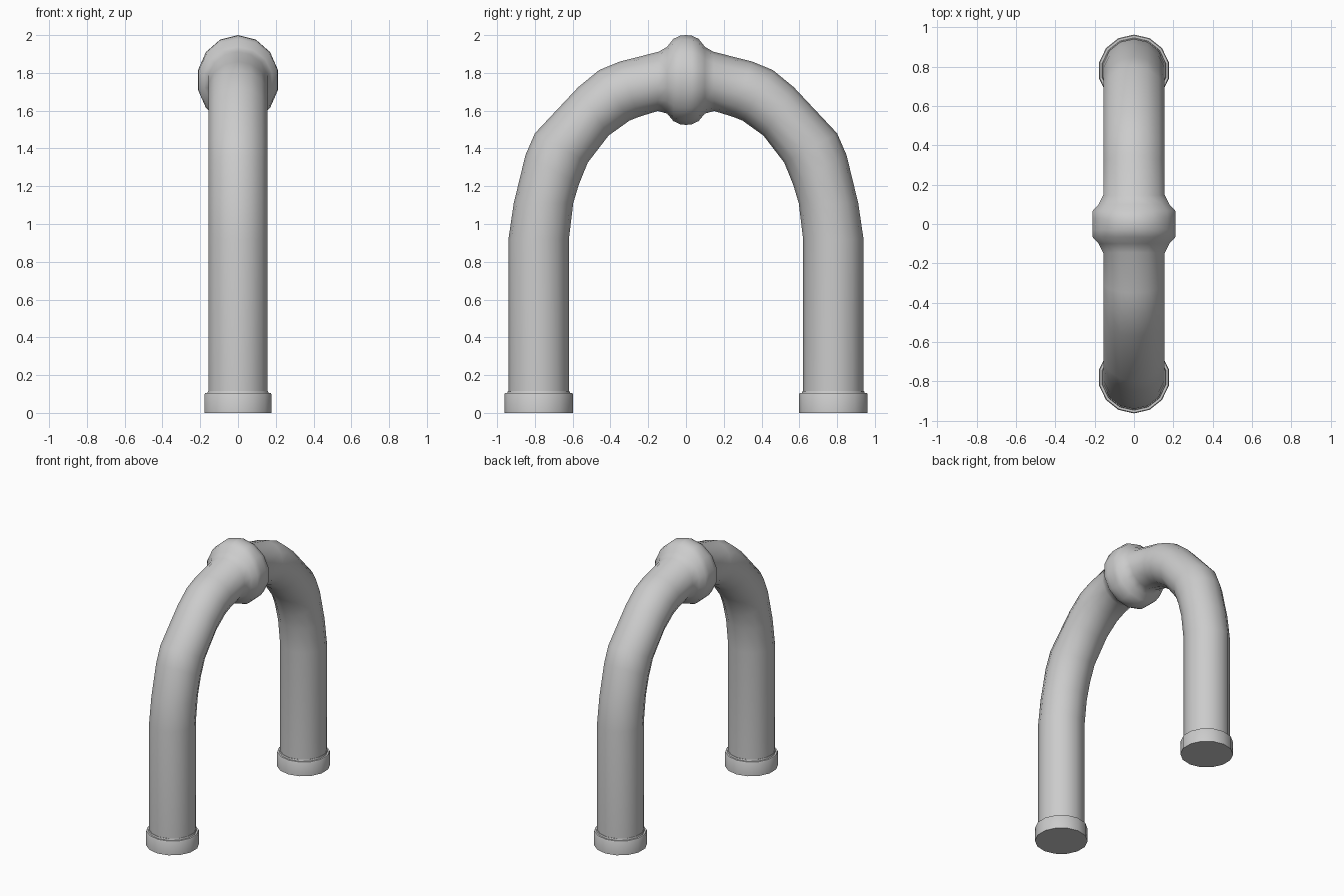
import bpy, bmesh
from math import sin, cos, pi

if "Cube" in bpy.data.objects:
    bpy.data.objects.remove(bpy.data.objects["Cube"])

SIDES = 14

def ring(bm, outer, inner, rx):
    """Elliptical ring between an outer and inner (y, z) point, rx wide in x."""
    cy, cz = (outer[0] + inner[0]) / 2, (outer[1] + inner[1]) / 2
    ny, nz = outer[0] - cy, outer[1] - cz
    out = []
    for i in range(SIDES):
        a = 2 * pi * i / SIDES
        out.append(bm.verts.new((rx * sin(a), cy + ny * cos(a), cz + nz * cos(a))))
    return out

def loft(name, stations):
    """Skin a closed tube through the stations."""
    bm = bmesh.new()
    rings = [ring(bm, *s) for s in stations]
    for a, b in zip(rings, rings[1:]):
        for i in range(SIDES):
            j = (i + 1) % SIDES
            bm.faces.new((a[i], a[j], b[j], b[i]))
    bm.faces.new(rings[0])
    bm.faces.new(rings[-1])
    bmesh.ops.recalc_face_normals(bm, faces=bm.faces)
    mesh = bpy.data.meshes.new(name)
    bm.to_mesh(mesh)
    bm.free()
    ob = bpy.data.objects.new(name, mesh)
    bpy.context.collection.objects.link(ob)
    bpy.ops.object.select_all(action='DESELECT')
    ob.select_set(True)
    bpy.context.view_layer.objects.active = ob
    bpy.ops.object.shade_smooth_by_angle(angle=0.75)
    return ob

# Half of the arch, from the foot up to the swollen central collar
half = [
    ((.94, .05), (.62, .05), .16),
    ((.94, .92), (.62, .92), .16),
    ((.912, 1.11), (.597, 1.11), .16),
    ((.85, 1.365), (.567, 1.21), .16),
    ((.80, 1.48), (.52, 1.325), .16),
    ((.57, 1.725), (.41, 1.468), .16),
    ((.46, 1.815), (.30, 1.547), .16),
    ((.35, 1.86), (.25, 1.567), .16),
    ((.145, 1.912), (.15, 1.598), .16),
    ((.10, 1.938), (.10, 1.585), .184),
    ((.067, 1.98), (.067, 1.545), .215),
    ((.03, 1.997), (.03, 1.527), .217),
]
other = [((-o[0], o[1]), (-i[0], i[1]), r) for o, i, r in reversed(half)]
loft("arch_pipe", half + [((0, 2.0), (0, 1.525), .217)] + other)

# Foot collars
for side, label in ((-1, "front"), (1, "back")):
    profile = [(.182, 0), (.182, .098), (.178, .105), (.166, .105), (.163, .116)]
    loft(label + "_foot_collar",
         [((side * .78 + r, z), (side * .78 - r, z), r) for r, z in profile])
